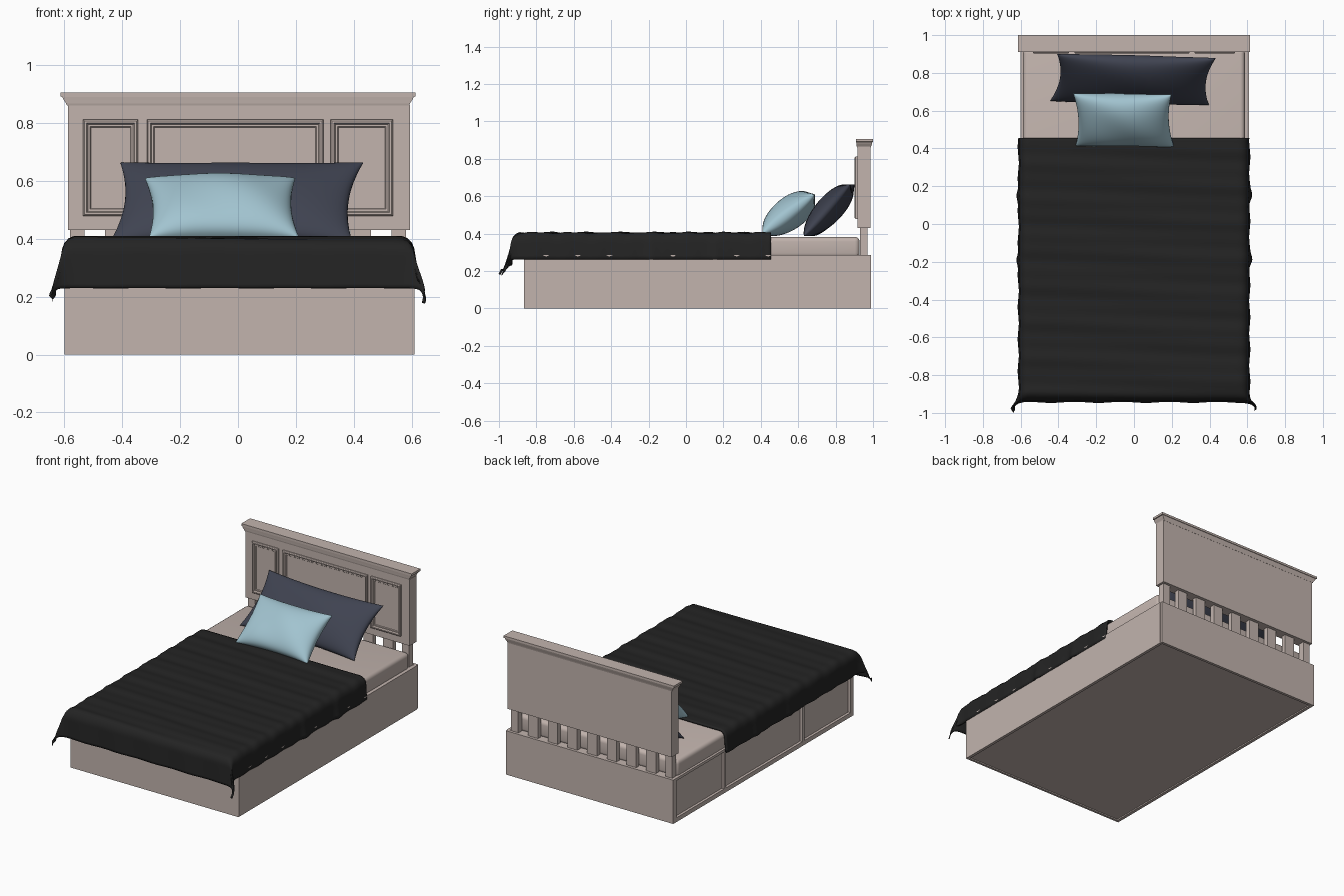
import bpy, bmesh, math
from mathutils import Matrix, Vector

if "Cube" in bpy.data.objects:
    bpy.data.objects.remove(bpy.data.objects["Cube"])


def material(name, rgb):
    m = bpy.data.materials.new(name)
    m.diffuse_color = (*rgb, 1)
    m.use_nodes = True
    m.node_tree.nodes["Principled BSDF"].inputs["Base Color"].default_value = m.diffuse_color
    return m


WOOD = material("warm beige", (0.54, 0.455, 0.42))
BLACK = material("charcoal black", (0.017, 0.017, 0.017))
NAVY = material("dark navy", (0.05, 0.056, 0.082))
BLUE = material("pale blue", (0.36, 0.55, 0.63))


def finish(name, bm, mat, smooth=None):
    bmesh.ops.recalc_face_normals(bm, faces=bm.faces)
    me = bpy.data.meshes.new(name)
    bm.to_mesh(me)
    bm.free()
    me.materials.append(mat)
    ob = bpy.data.objects.new(name, me)
    bpy.context.collection.objects.link(ob)
    if smooth:
        bpy.ops.object.select_all(action='DESELECT')
        ob.select_set(True)
        bpy.context.view_layer.objects.active = ob
        bpy.ops.object.shade_smooth_by_angle(angle=math.radians(smooth))
    return ob


def box(name, x0, x1, y0, y1, z0, z1, bevel=0):
    bm = bmesh.new()
    size = Matrix.Diagonal((x1 - x0, y1 - y0, z1 - z0, 1))
    centre = Matrix.Translation(((x0 + x1) / 2, (y0 + y1) / 2, (z0 + z1) / 2))
    bmesh.ops.create_cube(bm, size=1, matrix=centre @ size)
    if bevel:
        bmesh.ops.bevel(bm, geom=bm.edges[:], offset=bevel, segments=4, profile=0.5, affect='EDGES')
    return finish(name, bm, WOOD, 40 if bevel else None)


def loft(name, rings, cap_start):
    bm = bmesh.new()
    loops = [[bm.verts.new(p) for p in r] for r in rings]
    for a, b in zip(loops, loops[1:]):
        for i in range(4):
            j = (i + 1) % 4
            bm.faces.new((a[i], a[j], b[j], b[i]))
    bm.faces.new(loops[-1])
    if cap_start:
        bm.faces.new(loops[0])
    return finish(name, bm, WOOD)


# Bed base: core with a thin lip around the underside
box("base_core", -0.583, 0.597, -0.85, 0.972, 0.008, 0.282)
box("base_front", -0.6, 0.605, -0.865, -0.85, 0, 0.285)
box("base_back", -0.6, 0.605, 0.97, 0.988, 0, 0.285)
box("base_right_side", 0.59, 0.609, -0.862, 0.97, 0, 0.285)

# Left side: frame around three recessed drawer fronts
box("drawer_rail_bottom", -0.6, -0.58, -0.85, 0.97, 0, 0.028)
box("drawer_rail_top", -0.6, -0.58, -0.85, 0.97, 0.268, 0.285)
for i, y in enumerate((-0.843, -0.35, 0.455, 0.962)):
    box(f"drawer_stile_{i + 1}", -0.6, -0.58, y - 0.009, y + 0.009, 0.02, 0.275)

# Mattress
box("mattress", -0.587, 0.587, -0.865, 0.928, 0.27, 0.382, 0.025)

# Headboard: slats, board, flared cap
for s in (-1, 1):
    box("headboard_post", s * 0.555 - 0.025, s * 0.555 + 0.025, 0.93, 0.97, 0.27, 0.44)
for i in range(7):
    x = (i - 3) * 0.1414
    box(f"headboard_slat_{i + 1}", x - 0.035, x + 0.035, 0.935, 0.966, 0.27, 0.44)
box("headboard_board", -0.587, 0.594, 0.916, 0.987, 0.43, 0.862)
cap = [(0.86, 0.591, 0.914, 0.988), (0.868, 0.594, 0.912, 0.99), (0.88, 0.602, 0.911, 0.994),
       (0.89, 0.607, 0.91, 0.997), (0.891, 0.613, 0.91, 1.0), (0.905, 0.613, 0.91, 1.0)]
loft("headboard_cap", [[(-h, a, z), (h, a, z), (h, b, z), (-h, b, z)] for z, h, a, b in cap], True)

# Moulded frames on the front of the headboard
moulding = [(0, 0.918), (0, 0.907), (0.005, 0.902), (0.012, 0.902), (0.017, 0.91),
            (0.024, 0.91), (0.027, 0.914), (0.03, 0.914)]
for side, (a, b) in {"left": (-0.535, -0.345), "centre": (-0.315, 0.295), "right": (0.32, 0.535)}.items():
    loft(f"headboard_panel_{side}",
         [[(a + d, y, 0.478 + d), (b - d, y, 0.478 + d), (b - d, y, 0.812 - d), (a + d, y, 0.812 - d)]
          for d, y in moulding], False)


# Blanket: sheet folded over the mattress edges, flared at the foot corners
def fold(d, r):
    if d <= 0:
        return 0, 0
    if d < r * math.pi / 2:
        return r * math.sin(d / r), r * (1 - math.cos(d / r))
    rest = d - r * math.pi / 2
    return r + rest * 0.08, r + rest


def blanket_point(s, t):
    side = 1 if s > 0 else -1
    ox, dx = fold(abs(s) - 0.56, 0.045)
    oy, dy = fold(-0.875 - t, 0.06)
    x = min(abs(s), 0.56) + ox
    y = max(t, -0.875) - oy
    k = min(1, dx * dy / (0.145 * 0.18))
    x += 0.028 * math.sin(math.pi * min(1, k * 0.75)) + 0.004 * k
    y -= 0.047 * k
    for c in (0.15, -0.19):
        x += 0.013 * dx / 0.145 * math.exp(-((t - c) / 0.03) ** 2)
    x += 0.003 * dx / 0.145 * math.sin(t * 37 + side)
    z = 0.405 - math.hypot(dx, dy)
    flat = max(0, 1 - (dx + dy) / 0.1)
    z += flat * (0.003 * math.sin(t * 31 + 1.5 * math.sin(s * 3)) + 0.002 * math.sin(t * 67 + s * 2))
    y -= 0.003 * dy / 0.18 * math.sin(s * 25)
    return side * x, y, z


NX, NY = 72, 110
s_max, t_min = 0.56 + 0.0707 + 0.098, -0.875 - 0.0942 - 0.115
bm = bmesh.new()
grid = [[bm.verts.new(blanket_point(-s_max + 2 * s_max * i / NX, 0.455 + (t_min - 0.455) * j / NY))
         for i in range(NX + 1)] for j in range(NY + 1)]
for j in range(NY):
    for i in range(NX):
        bm.faces.new((grid[j][i], grid[j + 1][i], grid[j + 1][i + 1], grid[j][i + 1]))
blanket = finish("blanket", bm, BLACK, 60)
# make sure the sheet faces up before thickening it inward
if blanket.data.polygons[(NY // 2) * NX + NX // 2].normal.z < 0:
    blanket.data.flip_normals()
thick = blanket.modifiers.new("thickness", 'SOLIDIFY')
thick.thickness = 0.012
thick.offset = -1


# Pillows: two domed grids sharing a pinched seam
def pillow(name, mat, centre, half_w, half_h, half_t, tilt, yaw, shear):
    n = 32
    bm = bmesh.new()
    for side in (1, -1):
        rows = []
        for j in range(n + 1):
            v = -math.cos(math.pi * j / n)
            row = []
            for i in range(n + 1):
                u = -math.cos(math.pi * i / n)
                dome = max(0, (1 - u * u) * (1 - v * v)) ** 0.42
                dome *= 1 + 0.06 * math.sin(4 * u + 2 * v)
                x = half_w * u * (1 - 0.08 * (1 - v * v)) + shear * v
                y = half_h * v * (1 - 0.09 * (1 - u * u))
                row.append(bm.verts.new((x, y, side * half_t * dome)))
            rows.append(row)
        for j in range(n):
            for i in range(n):
                bm.faces.new((rows[j][i], rows[j][i + 1], rows[j + 1][i + 1], rows[j + 1][i]))
    bmesh.ops.remove_doubles(bm, verts=bm.verts[:], dist=0.0002)
    turn = Matrix.Rotation(math.radians(yaw), 4, 'Z') @ Matrix.Rotation(math.radians(tilt), 4, 'X')
    bmesh.ops.transform(bm, matrix=Matrix.Translation(Vector(centre)) @ turn, verts=bm.verts[:])
    finish(name, bm, mat, 70)


pillow("back_pillow", NAVY, (-0.005, 0.765, 0.525), 0.42, 0.185, 0.07, 48, -1.5, 0.015)
pillow("front_pillow", BLUE, (-0.055, 0.55, 0.505), 0.26, 0.172, 0.085, 37, -0.5, -0.008)
